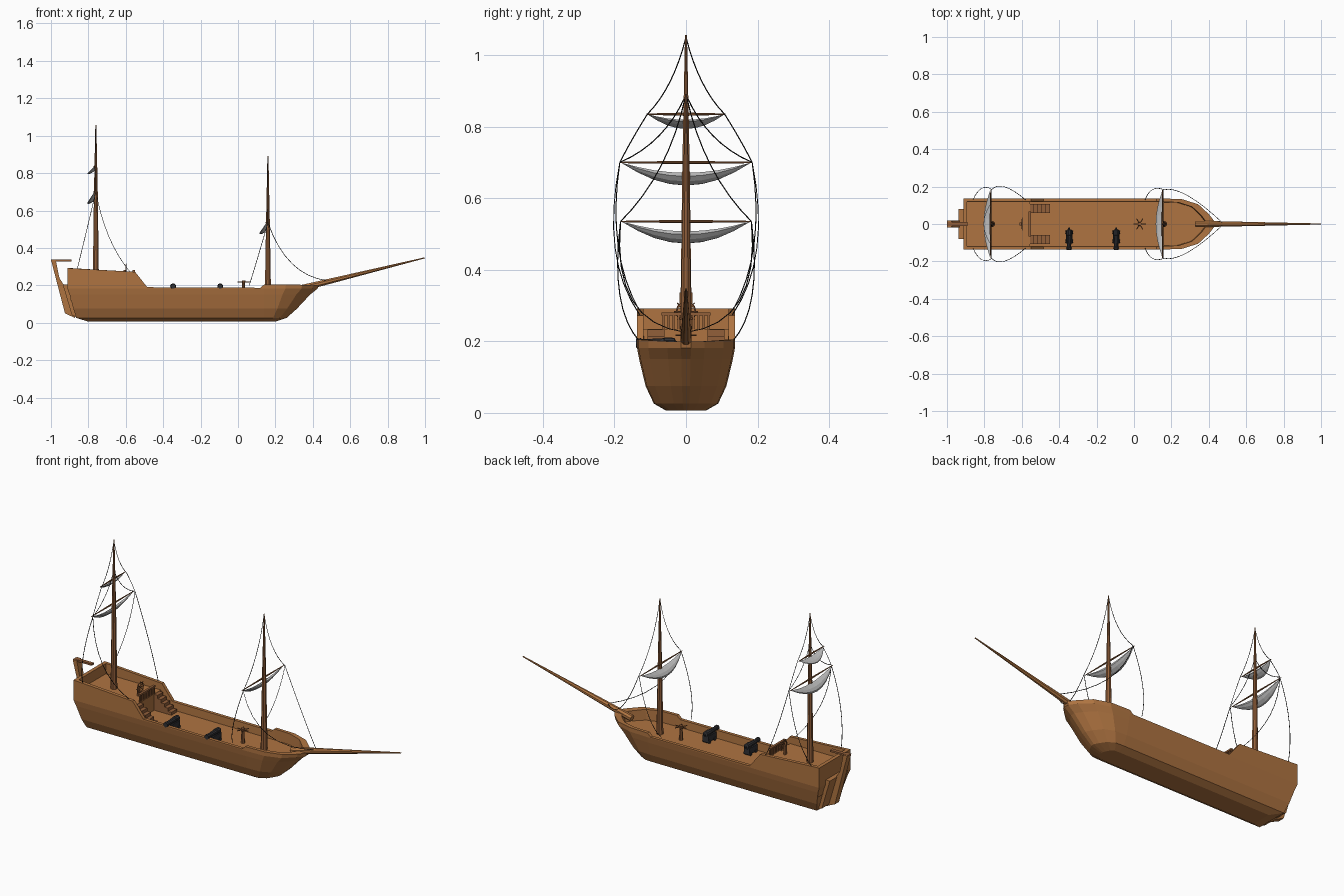
import bpy, bmesh, math
from mathutils import Vector

if "Cube" in bpy.data.objects:
    bpy.data.objects.remove(bpy.data.objects["Cube"])


def material(name, rgb):
    m = bpy.data.materials.new(name)
    m.diffuse_color = (*rgb, 1)
    m.use_nodes = True
    m.node_tree.nodes["Principled BSDF"].inputs["Base Color"].default_value = m.diffuse_color
    return m


WOOD = material("warm_wood", (0.43, 0.175, 0.053))
DARK = material("dark_wood", (0.29, 0.115, 0.042))
SAIL = material("grey_canvas", (0.55, 0.55, 0.55))
IRON = material("black_iron", (0.03, 0.03, 0.034))
ROPE = material("black_rope", (0.012, 0.012, 0.012))


def finish(bm, name, mat):
    bmesh.ops.recalc_face_normals(bm, faces=bm.faces)
    me = bpy.data.meshes.new(name)
    bm.to_mesh(me)
    bm.free()
    me.materials.append(mat)
    ob = bpy.data.objects.new(name, me)
    bpy.context.collection.objects.link(ob)
    return ob


def loft(name, rings, mat):
    """Closed skin through rings that share a point count."""
    bm = bmesh.new()
    vs = [[bm.verts.new(p) for p in r] for r in rings]
    n = len(vs[0])
    for a, b in zip(vs, vs[1:]):
        for i in range(n):
            j = (i + 1) % n
            bm.faces.new((a[i], a[j], b[j], b[i]))
    bm.faces.new(vs[0])
    bm.faces.new(vs[-1])
    return finish(bm, name, mat)


def box(name, lo, hi, mat):
    (x0, y0, z0), (x1, y1, z1) = lo, hi
    return loft(name, [[(x0, y0, z), (x1, y0, z), (x1, y1, z), (x0, y1, z)] for z in (z0, z1)], mat)


def slab(name, profile, half, mat):
    """Side profile (x, z) extruded across the ship."""
    return loft(name, [[(x, y, z) for x, z in profile] for y in (-half, half)], mat)


def pole(name, stops, mat, sides=8):
    """Round bar through (point, radius) stops."""
    d = (Vector(stops[-1][0]) - Vector(stops[0][0])).normalized()
    u = d.orthogonal().normalized()
    v = d.cross(u)
    rings = []
    for p, r in stops:
        rings.append([Vector(p) + r * (math.cos(t) * u + math.sin(t) * v)
                      for t in (2 * math.pi * (i + .5) / sides for i in range(sides))])
    return loft(name, rings, mat)


def rope(name, a, mid, b):
    """Thin sagging line that passes through mid."""
    a, mid, b = Vector(a), Vector(mid), Vector(b)
    c = 2 * mid - (a + b) / 2
    cu = bpy.data.curves.new(name, 'CURVE')
    cu.dimensions = '3D'
    cu.bevel_depth = 0.0016
    cu.bevel_resolution = 0
    sp = cu.splines.new('POLY')
    sp.points.add(8)
    for i, p in enumerate(sp.points):
        t = i / 8
        p.co = (*((1 - t) ** 2 * a + 2 * t * (1 - t) * c + t * t * b), 1)
    cu.materials.append(ROPE)
    bpy.context.collection.objects.link(bpy.data.objects.new(name, cu))


# Hull: stacked waterlines, then the bulwark top, its inner side and the deck
SHEER = [.292, .272, .19, .187, .205, .205, .203, .2, .2]
DECK = .145


def outline(xs, xb, w, z):
    pts = [(xs, w), (-.55, w), (-.485, w), (.12, w), (.14, w)]
    pts += [(.14 + (xb - .14) * t, w * f) for t, f in ((.4, .97), (.7, .77), (.9, .38), (1, .1))]
    zs = z if isinstance(z, list) else [z] * len(pts)
    side = [(x, y, h) for (x, y), h in zip(pts, zs)]
    return side + [(x, -y, h) for x, y, h in reversed(side)]


loft("hull", [
    outline(-.80, .20, .055, .006), outline(-.865, .26, .09, .026),
    outline(-.88, .315, .113, .075), outline(-.90, .385, .131, .15),
    outline(-.912, .425, .137, .182), outline(-.912, .43, .137, SHEER),
    outline(-.892, .385, .119, SHEER), outline(-.892, .38, .117, DECK)], WOOD)

# Raised aft deck with rail and twin stairs
box("aft_deck", (-.895, -.12, .12), (-.555, .12, .235), WOOD)
box("aft_rail", (-.565, -.068, .272), (-.552, .068, .281), DARK)
for i in range(10):
    y = -.063 + i * .014
    box("rail_post", (-.561, y - .003, .233), (-.555, y + .003, .273), DARK)
for s in (-1, 1):
    for i in range(5):
        box("stair_step", (-.556, min(s * .06, s * .107), DECK - .01),
            (-.45 - i * .021, max(s * .06, s * .107), DECK + .018 * (i + 1) - .002), DARK)

# Stern post, rudder and tiller
slab("stern_frame", [(-.937, .205), (-.90, .205), (-.85, .025), (-.888, .04)], .08, WOOD)
slab("rudder", [(-1, .337), (-.975, .337), (-.955, .24), (-.93, .2), (-.87, .025), (-.925, .05)], .018, WOOD)
slab("tiller", [(-1, .328), (-.89, .328), (-.89, .338), (-1, .338)], .01, DARK)

# Steering wheel
WX, WZ = -.598, .283
box("wheel_stand", (-.612, -.008, .23), (-.602, .008, WZ), DARK)
bpy.ops.mesh.primitive_torus_add(location=(WX, 0, WZ), rotation=(0, math.pi / 2, 0), major_radius=.026,
                                 minor_radius=.003, major_segments=12, minor_segments=5)
wheel = bpy.context.object
wheel.name = "wheel_rim"
wheel.data.materials.append(DARK)
for i in range(4):
    a = math.pi * i / 4
    d = Vector((0, math.cos(a), math.sin(a))) * .034
    c = Vector((WX, 0, WZ))
    pole("wheel_spoke", [(c - d, .002), (c + d, .002)], DARK, 5)

# Capstan with three crossed bars
pole("capstan", [((.03, 0, .14), .011), ((.03, 0, .2), .008), ((.03, 0, .226), .01)], DARK)
for i in range(3):
    a = math.pi * i / 3
    d = Vector((math.cos(a), math.sin(a), 0)) * .033
    c = Vector((.03, 0, .217))
    pole("capstan_bar", [(c - d, .0028), (c + d, .0028)], DARK, 5)

# Cannons along the front side
for x in (-.347, -.095):
    pole("cannon_barrel", [((x, y, .195), r) for y, r in (
        (-.02, .004), (-.028, .006), (-.032, .015), (-.06, .016), (-.062, .014),
        (-.122, .011), (-.126, .014), (-.14, .013))], IRON, 10)
    box("cannon_carriage", (x - .017, -.105, DECK + .008), (x + .017, -.035, .187), IRON)
    for y in (-.045, -.092):
        pole("cannon_wheels", [((x - .02, y, DECK + .01), .01), ((x + .02, y, DECK + .01), .01)], IRON)

# Masts and bowsprit
AX, FX = -.76, .16
pole("aft_mast", [((AX, 0, .2), .018), ((AX, 0, .7), .011), ((AX, 0, 1.057), .003)], DARK)
pole("fore_mast", [((FX, 0, .14), .018), ((FX, 0, .535), .011), ((FX, 0, .892), .003)], DARK)
pole("bowsprit", [((.33, 0, .183), .018), ((.45, 0, .212), .016), ((.998, 0, .347), .003)], WOOD)


# Yards with furled, sagging sails
def yard_and_sail(x, z, half, sag):
    pole("yard", [((x - .008, -half, z), .002), ((x - .008, 0, z), .005), ((x - .008, half, z), .002)], DARK)
    rings = []
    for i in range(9):
        t = -1 + i / 4
        s = max(1 - t * t, .03)
        c = Vector((x - .008 - .016 * s, t * half * .97, z - sag * .74 * s))
        rings.append([c + s * Vector((.02 * math.cos(a) + .008 * math.sin(a), 0, sag * .27 * math.sin(a) + .008 * math.cos(a)))
                      for a in (2 * math.pi * k / 8 for k in range(8))])
    loft("furled_sail", rings, SAIL)


yard_and_sail(AX, .835, .11, .038)
yard_and_sail(AX, .70, .185, .063)
yard_and_sail(FX, .535, .183, .06)

# Rigging, mirrored to both sides
for s in (-1, 1):
    up, low, fore = (AX, s * .108, .835), (AX, s * .185, .70), (FX, s * .183, .535)
    rope("topmast_stay", (AX, 0, 1.05), (AX, s * .045, .925), up)
    rope("upper_yard_lift", (AX, 0, .89), (AX, s * .075, .775), low)
    rope("yard_link", up, (AX, s * .15, .765), low)
    rope("aft_back_shroud", low, (-.815, s * .19, .47), (-.86, s * .13, .285))
    rope("aft_front_shroud", low, (-.69, s * .198, .46), (-.58, s * .13, .275))
    rope("fore_lift", (FX, 0, .89), (FX, s * .07, .69), fore)
    rope("fore_back_shroud", fore, (.10, s * .185, .33), (.06, s * .13, .2))
    rope("fore_front_shroud", fore, (.29, s * .15, .315), (.48, 0, .225))
